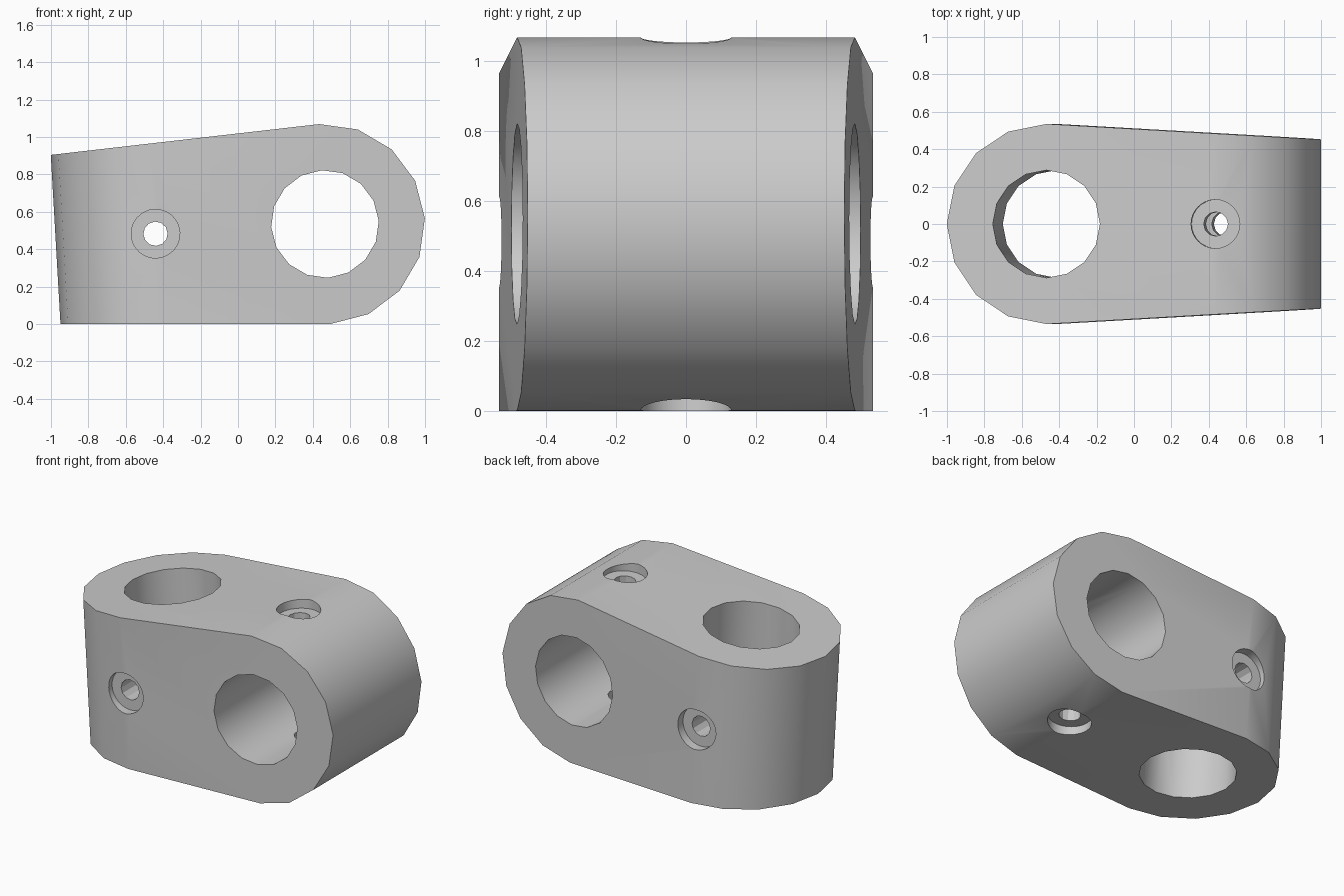
import bpy, bmesh, math
from mathutils import Matrix

if "Cube" in bpy.data.objects:
    bpy.data.objects.remove(bpy.data.objects["Cube"])

R, D, TAPER, TILT = 0.535, 0.4537, 0.0570, math.radians(3.28)
BORE, SCREW, HEAD, LEDGE = 0.288, 0.065, 0.13, 0.475

# Half-turn that swaps the two ends: (x, y, z) -> (-x, z, y)
SWAP = Matrix(((-1, 0, 0, 0), (0, 0, 1, 0), (0, 1, 0, 0), (0, 0, 0, 1)))


def ring(r, n, cx=0.0):
    return [(cx + r * math.cos(2 * math.pi * i / n), r * math.sin(2 * math.pi * i / n))
            for i in range(n)]


def prism(name, outline, to_3d, lo, hi, turn):
    """Extrude a 2D outline between lo and hi, then place it with turn."""
    bm = bmesh.new()
    a = [bm.verts.new(to_3d(p, q, lo)) for p, q in outline]
    b = [bm.verts.new(to_3d(p, q, hi)) for p, q in outline]
    bm.faces.new(a)
    bm.faces.new(b[::-1])
    n = len(a)
    for i in range(n):
        bm.faces.new((a[i], b[i], b[(i + 1) % n], a[(i + 1) % n]))
    bm.transform(turn)
    bmesh.ops.recalc_face_normals(bm, faces=bm.faces)
    mesh = bpy.data.meshes.new(name)
    bm.to_mesh(mesh)
    bm.free()
    ob = bpy.data.objects.new(name, mesh)
    bpy.context.collection.objects.link(ob)
    return ob


def along_y(p, q, h):
    return (p, h, q)


def along_z(p, q, h):
    return (p, q, h)


def combine(body, tool, operation):
    mod = body.modifiers.new("cut", 'BOOLEAN')
    mod.operation, mod.object, mod.solver = operation, tool, 'EXACT'
    bpy.ops.object.select_all(action='DESELECT')
    bpy.context.view_layer.objects.active = body
    body.select_set(True)
    bpy.ops.object.modifier_apply(modifier=mod.name)
    bpy.data.objects.remove(tool, do_unlink=True)


# Tapered outline with one rounded end, used for both crossing directions
arc = [(D + R * math.cos(math.radians(a / 2)), R * math.sin(math.radians(a / 2)))
       for a in range(-180, 181, 45)]
tail_x = -1.2
tail_w = R - TAPER * (D - tail_x) / 1.0
outline = arc + [(tail_x, tail_w), (tail_x, -tail_w)]

# Clamp body: the two crossing outlines intersected
body = prism("cross_clamp_body", outline, along_y, -0.8, 0.8, Matrix())
combine(body, prism("cross_outline", outline, along_y, -0.8, 0.8, SWAP), 'INTERSECT')

# Each end: large rod bore, set screw hole and a counterbore on both sides
for turn in (Matrix(), SWAP):
    cutters = [
        prism("rod_bore", ring(BORE, 16, D), along_y, -0.9, 0.9, turn),
        prism("screw_hole", ring(SCREW, 12, D), along_z, -0.9, 0.9, turn),
        prism("counterbore", ring(HEAD, 32, D), along_z, LEDGE, 0.9, turn),
        prism("counterbore", ring(HEAD, 32, D), along_z, -0.9, -LEDGE, turn),
    ]
    for c in cutters:
        combine(body, c, 'DIFFERENCE')

# Rest the body on its lower tapered side
body.data.transform(Matrix.Translation((0.012, 0, 0.509)) @ Matrix.Rotation(-TILT, 4, 'Y'))

grey = bpy.data.materials.new("plain_grey")
grey.diffuse_color = (0.6, 0.6, 0.6, 1)
grey.use_nodes = True
grey.node_tree.nodes["Principled BSDF"].inputs["Base Color"].default_value = grey.diffuse_color
body.data.materials.clear()
body.data.materials.append(grey)
for f in body.data.polygons:
    f.material_index = 0
bpy.ops.object.shade_smooth_by_angle(angle=math.radians(28))
